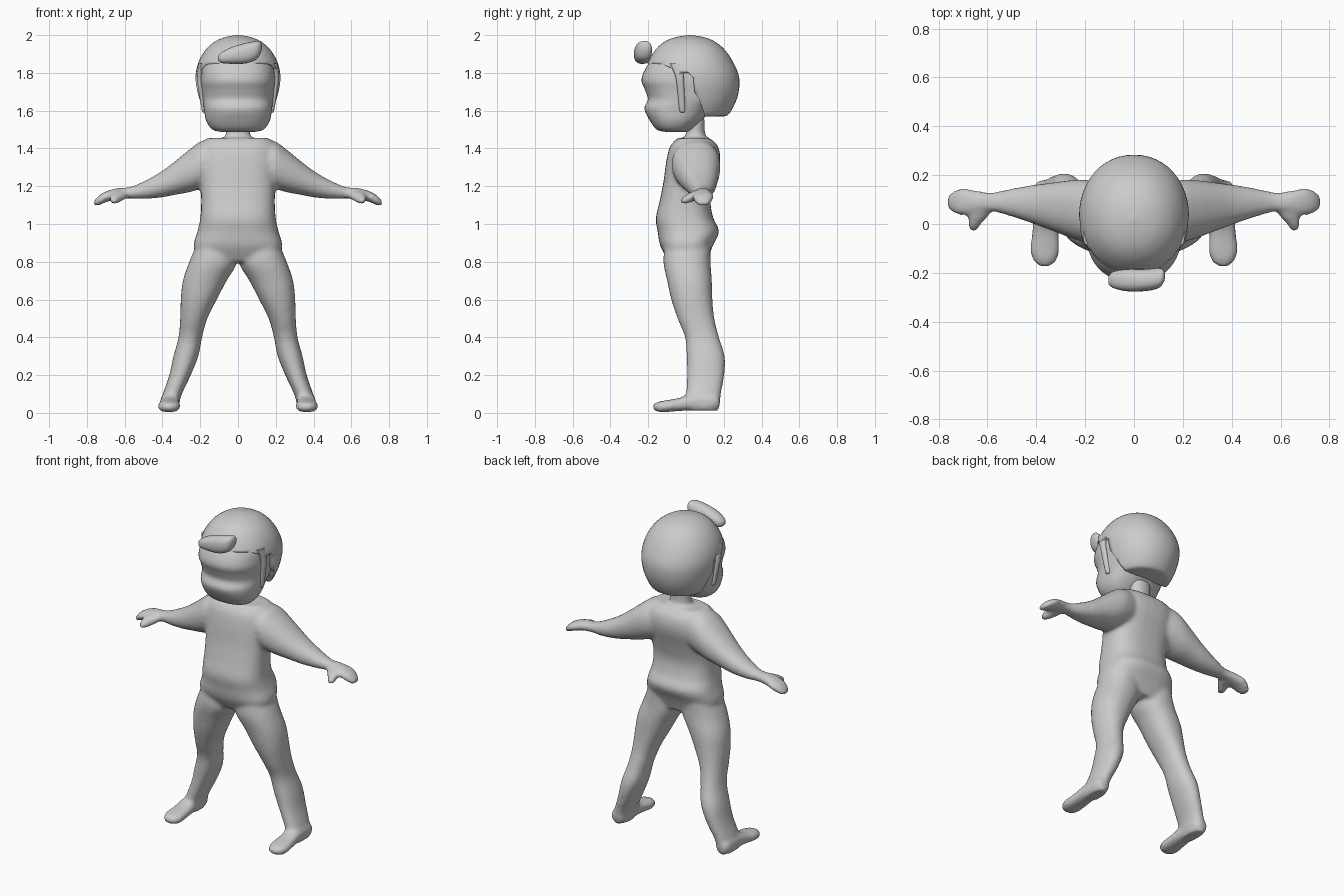
import bpy, bmesh, math
from mathutils import Vector

grey = bpy.data.materials.new("plain grey")
grey.diffuse_color = (0.6, 0.6, 0.6, 1)


def spline(rings, steps):
    """Catmull-Rom interpolation through the ring extents."""
    out = []
    for i in range(len(rings) - 1):
        p = [Vector(rings[max(0, min(len(rings) - 1, i + k))]) for k in (-1, 0, 1, 2)]
        for s in range(steps):
            t = s / steps
            out.append(0.5 * (2 * p[1] + (p[2] - p[0]) * t
                              + (2 * p[0] - 5 * p[1] + 4 * p[2] - p[3]) * t * t
                              + (3 * p[1] - p[0] - 3 * p[2] + p[3]) * t ** 3))
    return out + [Vector(rings[-1])]


def loft(bm, axis, rings, sides=(1,), n=2.2, seg=32, steps=4):
    """Rings are (position, low u, high u, low v, high v) along an axis."""
    for side in sides:
        loops = []
        for t, u0, u1, v0, v1 in spline(rings, steps):
            loop = []
            for k in range(seg):
                a = 2 * math.pi * k / seg
                c, s = math.cos(a), math.sin(a)
                u = (u0 + u1) / 2 + (u1 - u0) / 2 * math.copysign(abs(c) ** (2 / n), c)
                v = (v0 + v1) / 2 + (v1 - v0) / 2 * math.copysign(abs(s) ** (2 / n), s)
                x, y, z = {"x": (t, u, v), "y": (u, t, v), "z": (u, v, t)}[axis]
                loop.append(bm.verts.new((x * side, y, z)))
            loops.append(loop)
        for a, b in zip(loops, loops[1:]):
            for k in range(seg):
                j = (k + 1) % seg
                bm.faces.new((a[k], a[j], b[j], b[k]))
        bm.faces.new(loops[0][::-1])
        bm.faces.new(loops[-1])


def finish(bm, name, angle=40):
    bmesh.ops.recalc_face_normals(bm, faces=bm.faces[:])
    mesh = bpy.data.meshes.new(name)
    bm.to_mesh(mesh)
    bm.free()
    mesh.materials.append(grey)
    ob = bpy.data.objects.new(name, mesh)
    bpy.context.collection.objects.link(ob)
    bpy.ops.object.select_all(action="DESELECT")
    ob.select_set(True)
    bpy.context.view_layer.objects.active = ob
    bpy.ops.object.shade_smooth_by_angle(angle=math.radians(angle))
    return ob


both = (1, -1)

# Body: torso, neck and limbs fused into one skin
bm = bmesh.new()
loft(bm, "z", [(0.80, -.20, .20, -.09, .11), (0.88, -.235, .235, -.135, .14),
               (0.96, -.215, .215, -.15, .175), (1.03, -.20, .20, -.16, .145),
               (1.12, -.195, .195, -.14, .13), (1.22, -.20, .20, -.12, .15),
               (1.33, -.21, .21, -.105, .18), (1.41, -.20, .20, -.085, .17),
               (1.455, -.165, .165, -.045, .125)], n=2.6)
loft(bm, "z", [(1.38, -.09, .09, -.02, .13), (1.45, -.075, .075, -.01, .11),
               (1.48, -.063, .063, 0, .10), (1.56, -.065, .065, 0, .10)])
# arms
loft(bm, "x", [(.10, -.06, .16, 1.22, 1.45), (.19, -.075, .18, 1.19, 1.44),
               (.25, -.06, .18, 1.17, 1.40), (.33, -.03, .17, 1.155, 1.335),
               (.41, .0, .16, 1.14, 1.275), (.50, .03, .145, 1.133, 1.225),
               (.575, .05, .13, 1.135, 1.195), (.64, .045, .135, 1.13, 1.19),
               (.70, .035, .148, 1.115, 1.172), (.74, .045, .135, 1.098, 1.148),
               (.765, .07, .11, 1.095, 1.118)], both)
# thumbs
loft(bm, "y", [(.09, .59, .67, 1.13, 1.18), (.04, .59, .675, 1.12, 1.175),
               (.0, .625, .68, 1.105, 1.155), (-.03, .645, .67, 1.11, 1.135)], both, seg=20)
# legs
loft(bm, "z", [(.90, .04, .215, -.11, .13), (.80, .005, .258, -.12, .13),
               (.70, .06, .292, -.10, .137), (.60, .112, .303, -.078, .14),
               (.50, .162, .306, -.045, .15), (.40, .19, .315, -.005, .175),
               (.30, .21, .342, .003, .205), (.20, .25, .364, .005, .203),
               (.10, .297, .398, .0, .185), (.05, .31, .41, .0, .18),
               (.012, .32, .405, .01, .17)], both)
# feet
loft(bm, "y", [(.178, .335, .395, .03, .08), (.14, .315, .41, .012, .10),
               (.03, .312, .412, .012, .10), (-.04, .308, .418, .01, .078),
               (-.11, .306, .424, .004, .066), (-.15, .318, .412, .006, .058),
               (-.175, .345, .385, .02, .045)], both, n=2.5)
body = finish(bm, "body", 60)
fuse = body.modifiers.new("fuse", "REMESH")
fuse.mode = "VOXEL"
fuse.voxel_size = 0.012
fuse.use_smooth_shade = True
soft = body.modifiers.new("soften", "SMOOTH")
soft.factor = 0.5
soft.iterations = 6

# Face, with a shallow dent below the brow
bm = bmesh.new()
loft(bm, "z", [(1.488, -.09, .09, -.11, .0), (1.50, -.135, .135, -.155, .03),
               (1.545, -.168, .168, -.19, .08), (1.61, -.18, .18, -.22, .14),
               (1.66, -.187, .187, -.202, .19), (1.71, -.192, .192, -.217, .21),
               (1.77, -.197, .197, -.235, .21), (1.86, -.18, .18, -.19, .20),
               (1.93, -.10, .10, -.10, .12)], n=2.4, seg=48)
finish(bm, "face", 60)

# Hair cap with the face and ear openings cut away
bm = bmesh.new()
loft(bm, "z", [(1.57, -.15, .15, -.13, .20), (1.585, -.175, .175, -.165, .23),
               (1.67, -.208, .208, -.20, .272), (1.77, -.225, .225, -.222, .282),
               (1.86, -.208, .208, -.20, .248), (1.93, -.165, .165, -.155, .198),
               (1.97, -.115, .115, -.105, .145), (1.99, -.065, .065, -.05, .09),
               (2.0, -.01, .01, .01, .03)], n=2.1, seg=48)
hair = finish(bm, "hair_cap", 45)
outline = [(-.4, 1.845), (-.17, 1.85), (-.12, 1.845), (-.07, 1.82), (-.04, 1.79),
           (-.02, 1.80), (.015, 1.80), (.038, 1.775), (.045, 1.70), (.07, 1.66),
           (.095, 1.585), (.11, 1.5), (-.4, 1.5)]
bm = bmesh.new()
face = bm.faces.new([bm.verts.new((-.4, y, z)) for y, z in outline])
ext = bmesh.ops.extrude_face_region(bm, geom=[face])["geom"]
bmesh.ops.translate(bm, vec=(.8, 0, 0), verts=[g for g in ext if isinstance(g, bmesh.types.BMVert)])
cutter = finish(bm, "face_opening_cutter")
cutter.hide_render = True
cutter.hide_set(True)
cut = hair.modifiers.new("face opening", "BOOLEAN")
cut.operation = "DIFFERENCE"
cut.solver = "EXACT"
cut.object = cutter

# Sideburn strands
bm = bmesh.new()
loft(bm, "z", [(1.59, .172, .184, -.025, -.01), (1.605, .165, .192, -.035, -.004),
               (1.70, .178, .208, -.045, -.008), (1.78, .188, .218, -.056, -.012),
               (1.85, .175, .208, -.085, -.01)], both, seg=16)
finish(bm, "sideburns", 60)

# Quiff swept across the forehead
bm = bmesh.new()
loft(bm, "x", [(-.105, -.245, -.215, 1.865, 1.89), (-.085, -.262, -.195, 1.852, 1.91),
               (-.03, -.275, -.185, 1.848, 1.938), (.04, -.275, -.185, 1.85, 1.958),
               (.095, -.265, -.18, 1.87, 1.968), (.118, -.245, -.185, 1.90, 1.966),
               (.126, -.225, -.20, 1.925, 1.95)], n=2.4, seg=24)
finish(bm, "quiff", 60)
